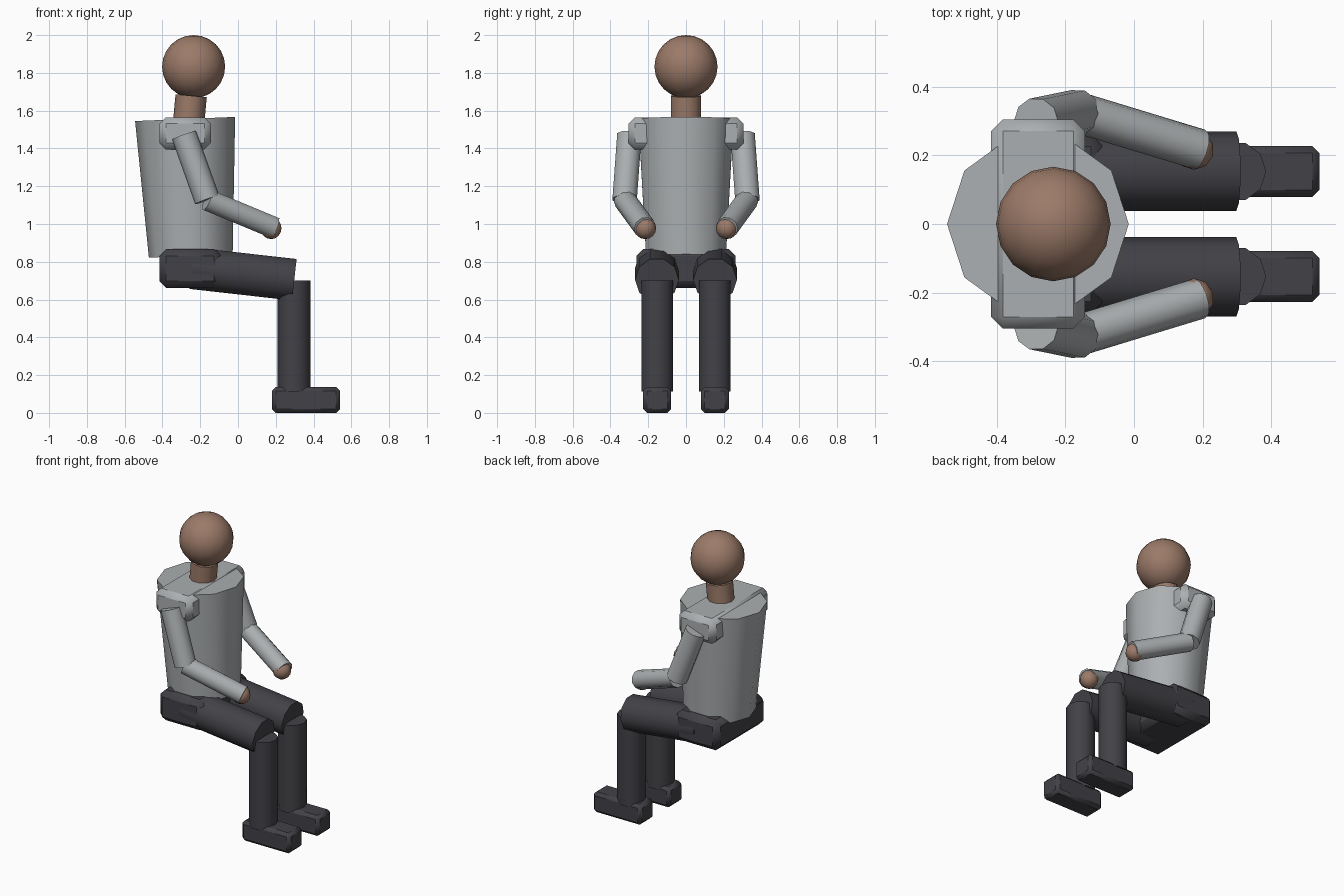
import bpy, bmesh, math
from mathutils import Vector, Matrix

if "Cube" in bpy.data.objects:
    bpy.data.objects.remove(bpy.data.objects["Cube"], do_unlink=True)


def material(name, rgb):
    mat = bpy.data.materials.new(name)
    mat.use_nodes = True
    colour = (*rgb, 1)
    mat.diffuse_color = colour
    mat.node_tree.nodes["Principled BSDF"].inputs["Base Color"].default_value = colour
    return mat


SKIN = material("warm skin", (0.33, 0.195, 0.14))
SHIRT = material("light grey cloth", (0.41, 0.43, 0.44))
TROUSERS = material("charcoal cloth", (0.055, 0.053, 0.062))
X, Y = Vector((1, 0, 0)), Vector((0, 1, 0))


def finish(name, bm, mat):
    mesh = bpy.data.meshes.new(name)
    bm.to_mesh(mesh)
    bm.free()
    mesh.materials.append(mat)
    obj = bpy.data.objects.new(name, mesh)
    bpy.context.collection.objects.link(obj)
    bpy.ops.object.select_all(action="DESELECT")
    obj.select_set(True)
    bpy.context.view_layer.objects.active = obj
    bpy.ops.object.shade_smooth_by_angle(angle=math.radians(42))
    return obj


def rod(name, start, end, r1, r2, mat, ref=X, sides=10):
    """Capped tapered tube between two points, with one corner turned to ref."""
    a, b = Vector(start), Vector(end)
    z = (b - a).normalized()
    y = (ref - z * ref.dot(z)).normalized()
    frame = Matrix((y.cross(z), y, z)).transposed().to_4x4()
    bm = bmesh.new()
    bmesh.ops.create_cone(bm, cap_ends=True, segments=sides, radius1=r1, radius2=r2,
                          depth=(b - a).length,
                          matrix=Matrix.Translation((a + b) / 2) @ frame)
    return finish(name, bm, mat)


def ball(name, centre, radius, mat, segments, rings):
    bm = bmesh.new()
    bmesh.ops.create_uvsphere(bm, u_segments=segments, v_segments=rings, radius=radius,
                              matrix=Matrix.Translation(centre))
    return finish(name, bm, mat)


def block(name, low, high, chamfer, mat):
    low, high = Vector(low), Vector(high)
    bm = bmesh.new()
    bmesh.ops.create_cube(bm, size=1, matrix=Matrix.Translation((low + high) / 2)
                          @ Matrix.Diagonal((*(high - low), 1)))
    bmesh.ops.bevel(bm, geom=bm.edges[:], offset=chamfer, segments=1, affect="EDGES")
    return finish(name, bm, mat)


# Head, neck and trunk
ball("head", (-0.235, 0, 1.833), 0.167, SKIN, 16, 12)
rod("neck", (-0.263, 0, 1.52), (-0.248, 0, 1.679), 0.083, 0.083, SKIN)
rod("torso", (-0.25, 0, 0.831), (-0.28, 0, 1.556), 0.222, 0.265, SHIRT)
block("shoulders", (-0.416, -0.305, 1.395), (-0.143, 0.305, 1.565), 0.034, SHIRT)
block("hips", (-0.416, -0.262, 0.662), (-0.09, 0.262, 0.867), 0.036, TROUSERS)

# Limbs: the figure is turned toward +x, so its left side is +y
for side, s in (("left", 1), ("right", -1)):
    rod(side + "_thigh", (-0.245, s * 0.154, 0.766), (0.298, s * 0.154, 0.705),
        0.116, 0.116, TROUSERS, Y)
    rod(side + "_shin", (0.297, s * 0.153, 0.113), (0.297, s * 0.153, 0.702),
        0.088, 0.088, TROUSERS)
    block(side + "_foot", (0.18, s * 0.153 - 0.074, 0), (0.54, s * 0.153 + 0.074, 0.137),
          0.02, TROUSERS)

    elbow = (-0.163, s * 0.325, 1.128)
    wrist = (0.192, s * 0.217, 0.98)
    rod(side + "_upper_arm", (-0.285, s * 0.3, 1.47), elbow, 0.068, 0.068, SHIRT)
    rod(side + "_forearm", elbow, wrist, 0.06, 0.06, SHIRT, Y)
    ball(side + "_hand", (0.175, s * 0.216, 0.978), 0.058, SKIN, 10, 8)
